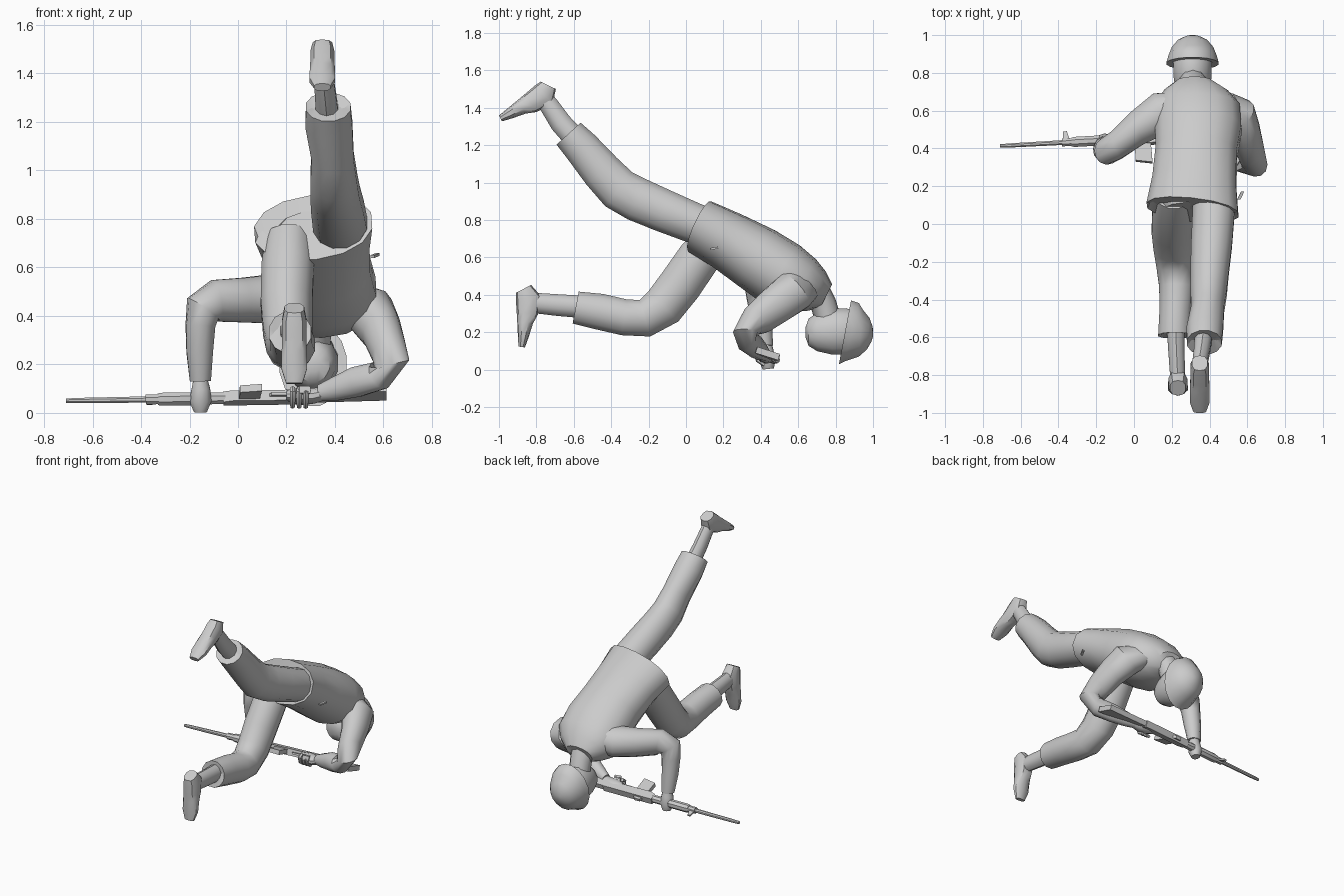
import bpy, bmesh, math
from mathutils import Vector as V

grey = bpy.data.materials.new("plain_grey")
grey.diffuse_color = (0.6, 0.6, 0.6, 1)


def finish(name, bm, angle=40):
    bmesh.ops.recalc_face_normals(bm, faces=bm.faces)
    me = bpy.data.meshes.new(name)
    bm.to_mesh(me)
    bm.free()
    for p in me.polygons:
        p.use_smooth = True
    me.set_sharp_from_angle(angle=math.radians(angle))
    me.materials.append(grey)
    ob = bpy.data.objects.new(name, me)
    bpy.context.collection.objects.link(ob)
    return ob


def tube(name, stations, side=(1, 0, 0), side_end=None, n=12, caps=(True, True), power=1.0, angle=40):
    """Loft elliptical rings (x, y, z, half width, half depth) along a path."""
    bm = bmesh.new()
    pts = [V(s[:3]) for s in stations]
    a, b = V(side), V(side_end or side)
    last = len(pts) - 1
    rings = []
    for i, s in enumerate(stations):
        t = (pts[min(i + 1, last)] - pts[max(i - 1, 0)]).normalized()
        u = a.lerp(b, i / last).normalized()
        v = t.cross(u).normalized()
        ring = []
        for k in range(n):
            q = 2 * math.pi * (k + 0.5) / n
            c, d = math.cos(q), math.sin(q)
            c = math.copysign(abs(c) ** power, c)
            d = math.copysign(abs(d) ** power, d)
            ring.append(bm.verts.new(pts[i] + u * c * s[3] + v * d * s[4]))
        rings.append(ring)
    for r0, r1 in zip(rings, rings[1:]):
        for k in range(n):
            j = (k + 1) % n
            bm.faces.new((r0[k], r0[j], r1[j], r1[k]))
    if caps[0]:
        bm.faces.new(rings[0])
    if caps[1]:
        bm.faces.new(rings[-1])
    return finish(name, bm, angle)


def foot(name, x, heel, along, normal):
    """Shoe running from heel to toe, flat along its sole."""
    h, d, m = V((x, *heel)), V((0, *along)).normalized(), V((0, *normal)).normalized()
    st = []
    for t, thick, hw in ((0, .09, .042), (.05, .135, .052), (.13, .115, .052),
                         (.18, .085, .054), (.25, .06, .055), (.31, .035, .035)):
        st.append((*(h + d * t + m * thick / 2), hw, thick / 2))
    tube(name, st, n=10, power=0.8)


# Jacket body, open at the hem with a turned-in lining
tube("jacket", [
    (.31, .20, .70, .20, .11), (.31, .095, .75, .225, .125),
    (.31, .075, .765, .25, .148), (.32, .22, .69, .228, .16),
    (.33, .38, .595, .22, .178), (.34, .515, .505, .235, .185),
    (.34, .63, .45, .225, .155), (.33, .70, .42, .17, .115), (.32, .75, .395, .10, .07)],
    side=(1, -.13, .16), side_end=(1, 0, 0), n=14, caps=(False, True), power=.92)
tube("pelvis", [(.31, .30, .65, .17, .12), (.31, .16, .71, .20, .12), (.31, .08, .74, .15, .10)])

# Raised leg
tube("raised_trouser_leg", [
    (.42, .16, .75, .11, .10), (.42, .04, .785, .115, .112), (.41, -.12, .85, .112, .118),
    (.40, -.26, .91, .105, .122), (.395, -.36, .965, .10, .12), (.39, -.45, 1.06, .09, .112),
    (.375, -.56, 1.19, .10, .10), (.372, -.628, 1.262, .095, .09), (.37, -.615, 1.25, .06, .06)])
tube("raised_ankle", [(.37, -.58, 1.22, .05, .06), (.36, -.67, 1.32, .045, .058),
                      (.35, -.73, 1.41, .042, .052), (.347, -.77, 1.46, .042, .05)], n=10)
foot("raised_foot", .348, (-.765, 1.555), (-.77, -.64), (.64, -.77))

# Bent leg
tube("bent_trouser_leg", [
    (.21, .16, .72, .10, .10), (.205, .07, .60, .112, .118), (.20, -.03, .455, .11, .12),
    (.205, -.12, .34, .105, .118), (.215, -.22, .275, .10, .105), (.225, -.33, .28, .095, .10),
    (.22, -.46, .31, .088, .10), (.215, -.59, .332, .09, .09), (.215, -.575, .332, .055, .055)])
tube("bent_ankle", [(.22, -.54, .335, .05, .06), (.225, -.68, .345, .045, .058),
                    (.23, -.79, .355, .042, .055), (.232, -.85, .36, .04, .05)], n=10)
foot("bent_foot", .232, (-.913, .43), (.055, -1), (1, .055))

# Arm reaching to the handguard
tube("forward_sleeve", [
    (.30, .62, .48, .10, .10), (.15, .59, .47, .115, .105), (.02, .51, .465, .095, .095),
    (-.09, .42, .462, .08, .09), (-.145, .385, .43, .072, .078), (-.155, .39, .36, .063, .062),
    (-.158, .405, .25, .056, .056), (-.155, .425, .13, .042, .045)],
    side=(-.5, .85, 0), side_end=(0, 1, 0))
tube("forward_hand", [(-.155, .425, .15, .028, .032), (-.153, .428, .10, .04, .04),
                      (-.155, .435, .05, .048, .045), (-.155, .44, .004, .028, .03)], n=10)

# Arm folded back to the grip
tube("rear_sleeve", [
    (.45, .62, .46, .10, .11), (.54, .58, .42, .105, .115), (.59, .48, .345, .088, .105),
    (.62, .38, .265, .08, .09), (.635, .325, .20, .068, .08), (.585, .325, .155, .062, .062),
    (.49, .365, .128, .055, .065), (.40, .40, .098, .045, .05), (.34, .42, .082, .034, .036)],
    side=(1, .2, .3), side_end=(.3, 1, 0))
tube("rear_hand", [(.36, .415, .082, .026, .028), (.31, .425, .07, .045, .032),
                   (.26, .43, .068, .048, .036), (.20, .435, .072, .03, .022)],
     side=(0, 1, 0), n=10)
for i in range(3):
    x = .225 + i * .027
    tube(f"finger_{i}", [(x, .40, .10, .012, .012), (x, .375, .085, .013, .013),
                         (x, .385, .05, .013, .013), (x, .42, .025, .01, .01)], n=6)

# Neck and head
tube("neck", [(.32, .69, .42, .085, .08), (.315, .735, .35, .075, .07),
              (.31, .765, .25, .07, .07)], n=10)
tube("head", [(.31, .64, .20, .035, .03), (.31, .655, .20, .07, .075), (.31, .70, .20, .092, .105),
              (.31, .78, .203, .104, .127), (.31, .86, .205, .106, .128),
              (.31, .92, .205, .08, .10)], n=12)
# Helmet dome with a flared, hollow rim
tube("helmet", [
    (.31, .88, .20, .10, .12), (.31, .855, .20, .132, .166), (.31, .85, .20, .141, .174),
    (.31, .885, .20, .130, .160), (.31, .935, .195, .112, .128), (.31, .975, .192, .078, .085),
    (.31, .995, .19, .035, .04), (.31, 1.0, .19, .012, .012)],
    side=(1, 0, 0), n=16, caps=(False, True))
helmet = bpy.data.objects["helmet"]
for v in helmet.data.vertices:  # rim slants with the crown
    if v.co.y < .9:
        v.co.y += (v.co.z - .2) * .19

# Rifle parts lie along x, rolled so the underside faces -y
DOWN = V((0, -.95, .30))
AXIS = V((1, .055, .016)).normalized()
ORIGIN = V((-.71, .413, .05))


def gun_tube(name, rows, n=8):
    st = [(*(ORIGIN + AXIS * t), r, r) for t, r in rows]
    tube(name, st, side=(0, 1, 0), n=n, angle=30)


def gun_plate(name, profile, width, lift=0):
    """Extrude a (length, drop) outline sideways."""
    out = AXIS.cross(DOWN).normalized()
    bm = bmesh.new()
    lo, hi = [[bm.verts.new(ORIGIN + AXIS * t + DOWN * d + out * (lift + s * width / 2))
               for t, d in profile] for s in (-1, 1)]
    k = len(profile)
    bm.faces.new(lo)
    bm.faces.new(hi)
    for i in range(k):
        j = (i + 1) % k
        bm.faces.new((lo[i], lo[j], hi[j], hi[i]))
    finish(name, bm, 30)


gun_tube("barrel", [(0, .010), (.06, .012), (.36, .014)])
gun_tube("gas_block", [(.33, .022), (.39, .022)])
gun_tube("handguard", [(.38, .026), (.40, .029), (.52, .029), (.54, .026), (.66, .026)])
gun_plate("front_sight", [(.335, 0), (.335, -.06), (.355, -.06), (.375, 0)], .012)
gun_plate("receiver", [(.65, -.03), (1.02, -.03), (1.02, .03), (.69, .035), (.65, .02)], .045)
gun_plate("rear_sight", [(.72, -.025), (.73, -.048), (.77, -.048), (.79, -.025)], .02)
gun_plate("magazine", [(.715, .02), (.80, .02), (.81, .14), (.72, .125)], .03)
gun_plate("pistol_grip", [(.93, .02), (.98, .02), (1.01, .10), (.965, .105)], .03)
gun_plate("trigger_guard", [(.84, .03), (.93, .03), (.93, .05), (.85, .05)], .012)
gun_plate("stock", [(1.0, -.025), (1.325, -.012), (1.325, .115), (1.29, .115), (1.12, .045), (1.0, .03)], .035)

# Small tag at the side of the jacket
tube("jacket_tag", [(.555, .13, .645, .012, .008), (.575, .172, .653, .012, .008)], n=4)
